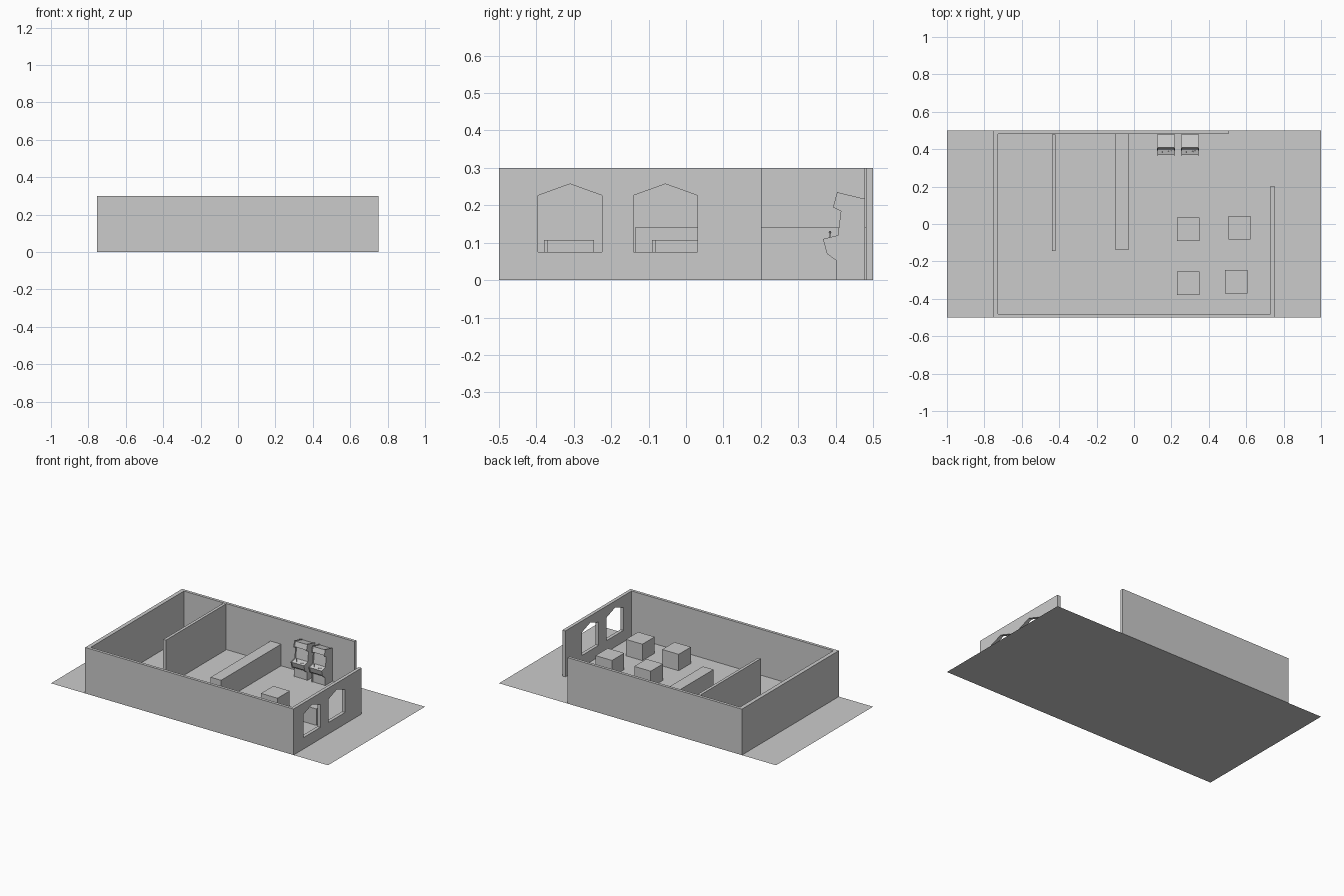
import bpy, bmesh
from mathutils import Vector

if "Cube" in bpy.data.objects:
    bpy.data.objects.remove(bpy.data.objects["Cube"])


def prism(name, pts, axis, lo, hi):
    """Extrude a 2D profile along x (profile is y,z) or along z (profile is x,y)."""
    place = (lambda p: (lo, p[0], p[1])) if axis == 'x' else (lambda p: (p[0], p[1], lo))
    bm = bmesh.new()
    face = bm.faces.new([bm.verts.new(place(p)) for p in pts])
    new = bmesh.ops.extrude_face_region(bm, geom=[face])['geom']
    shift = Vector((hi - lo, 0, 0)) if axis == 'x' else Vector((0, 0, hi - lo))
    bmesh.ops.translate(bm, verts=[g for g in new if isinstance(g, bmesh.types.BMVert)], vec=shift)
    bmesh.ops.recalc_face_normals(bm, faces=bm.faces)
    mesh = bpy.data.meshes.new(name)
    bm.to_mesh(mesh)
    bm.free()
    ob = bpy.data.objects.new(name, mesh)
    bpy.context.collection.objects.link(ob)
    return ob


def box(name, x0, x1, y0, y1, height):
    return prism(name, [(x0, y0), (x1, y0), (x1, y1), (x0, y1)], 'z', 0, height)


# Flat floor sheet
bpy.ops.mesh.primitive_plane_add(size=1)
floor = bpy.context.object
floor.name = "floor"
floor.scale = (2, 1, 1)

# Outer walls: one strip wrapping round, open at the back right corner
outline = [(0.505, 0.5), (-0.753, 0.5), (-0.753, -0.5), (0.751, -0.5), (0.751, 0.202),
           (0.729, 0.202), (0.729, -0.481), (-0.727, -0.481), (-0.727, 0.481), (0.505, 0.481)]
walls = prism("outer_walls", outline, 'z', 0, 0.3)

# Two pointed windows in the right wall
for i, y in enumerate((-0.31, -0.055)):
    w = 0.086
    cutter = prism(f"window_cutter_{i}", [(y - w, 0.075), (y + w, 0.075), (y + w, 0.226),
                   (y, 0.257), (y - w, 0.226)], 'x', 0.68, 0.80)
    cutter.hide_render = True
    mod = walls.modifiers.new("window", 'BOOLEAN')
    mod.operation, mod.solver, mod.object = 'DIFFERENCE', 'EXACT', cutter
    bpy.context.view_layer.objects.active = walls
    bpy.ops.object.modifier_apply(modifier=mod.name)
    bpy.data.objects.remove(cutter)

# Partition and counter
box("partition_wall", -0.439, -0.42, -0.144, 0.478, 0.3)
box("counter", -0.102, -0.026, -0.137, 0.481, 0.141)

# Four block tables
for i, (x, y) in enumerate([(0.23, -0.091), (0.504, -0.083), (0.23, -0.379), (0.487, -0.372)]):
    box(f"table_{i}", x, x + 0.119, y, y + 0.126, 0.107)

# Arcade cabinets: two side panels, a slightly recessed body and controls
side = [(0.479, 0), (0.479, 0.217), (0.404, 0.235), (0.393, 0.195), (0.414, 0.184),
        (0.406, 0.12), (0.366, 0.11), (0.377, 0.07), (0.401, 0.053), (0.401, 0)]
body = [(0.478, 0), (0.478, 0.213), (0.408, 0.230), (0.399, 0.197), (0.420, 0.186),
        (0.411, 0.118), (0.370, 0.107), (0.381, 0.073), (0.405, 0.056), (0.405, 0)]
for i, x in enumerate((0.123, 0.251)):
    end, t = x + 0.096, 0.006
    prism(f"cabinet_{i}_left_side", side, 'x', x, x + t)
    prism(f"cabinet_{i}_right_side", side, 'x', end - t, end)
    prism(f"cabinet_{i}_body", body, 'x', x + t, end - t)
    # joystick stem and ball
    bpy.ops.mesh.primitive_cylinder_add(vertices=8, radius=0.0015, depth=0.02,
                                        location=(x + 0.03, 0.385, 0.118))
    bpy.context.object.name = f"cabinet_{i}_joystick"
    bpy.ops.mesh.primitive_uv_sphere_add(segments=8, ring_count=6, radius=0.0035,
                                         location=(x + 0.03, 0.385, 0.128))
    bpy.context.object.name = f"cabinet_{i}_joystick_ball"
    # buttons
    for k, (dx, y, z) in enumerate([(0.062, 0.386, 0.112), (0.074, 0.389, 0.113)]):
        bpy.ops.mesh.primitive_cylinder_add(vertices=8, radius=0.004, depth=0.005,
                                            location=(x + dx, y, z), rotation=(0.26, 0, 0))
        bpy.context.object.name = f"cabinet_{i}_button_{k}"
